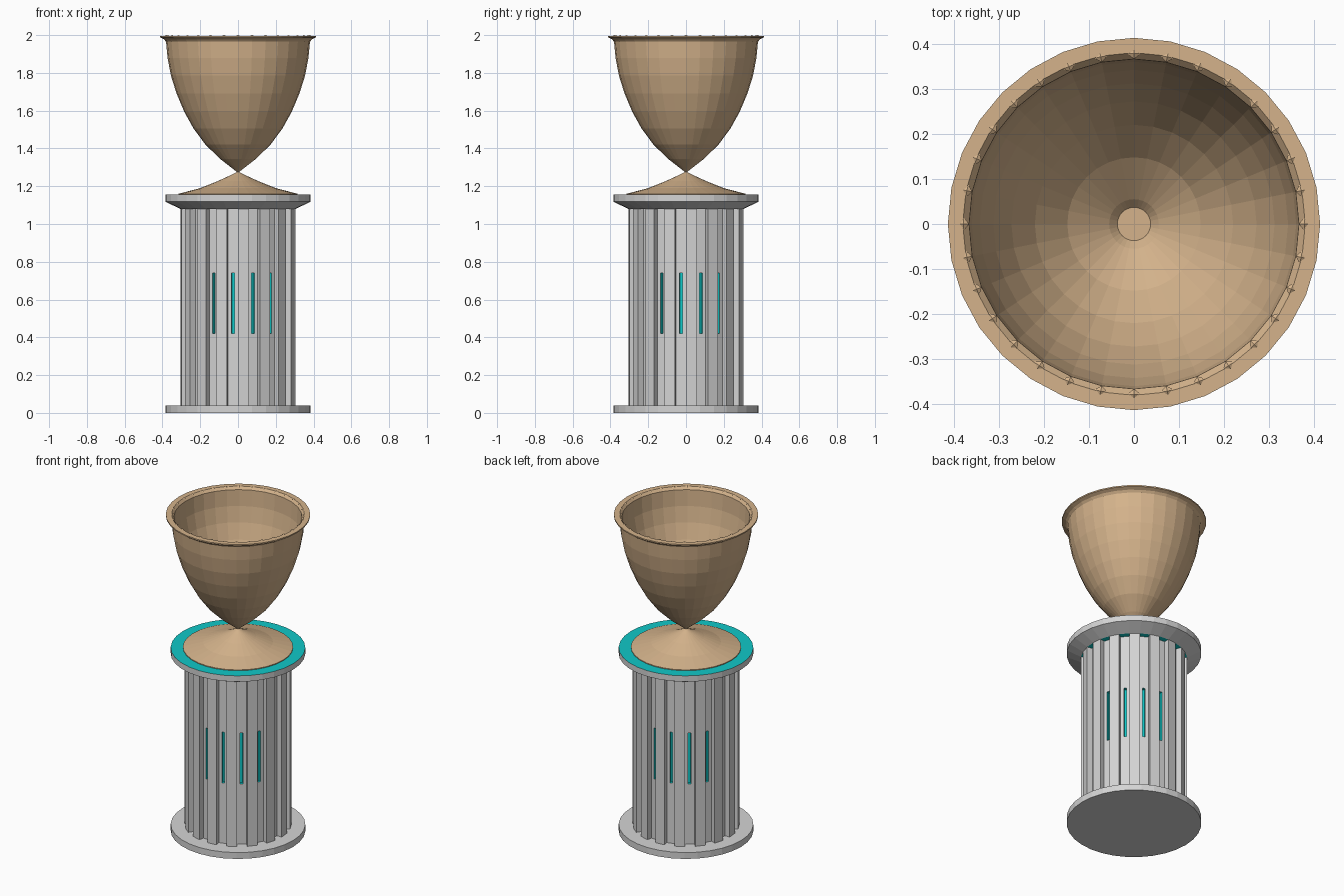
import bpy, bmesh, math

if "Cube" in bpy.data.objects:
    bpy.data.objects.remove(bpy.data.objects["Cube"])

N = 32
STEP = 2 * math.pi / N


def material(name, rgb):
    m = bpy.data.materials.new(name)
    m.diffuse_color = (*rgb, 1)
    m.use_nodes = True
    m.node_tree.nodes["Principled BSDF"].inputs["Base Color"].default_value = m.diffuse_color
    return m


TAN = material("tan_clay", (0.66, 0.45, 0.26))
GREY = material("pale_grey_stone", (0.66, 0.66, 0.66))
CYAN = material("cyan_glow", (0.005, 0.58, 0.58))


def finish(bm, name, mats, weld=True, fix_normals=True):
    if weld:
        bmesh.ops.remove_doubles(bm, verts=bm.verts, dist=1e-5)
    if fix_normals:
        bmesh.ops.recalc_face_normals(bm, faces=bm.faces)
    me = bpy.data.meshes.new(name)
    bm.to_mesh(me)
    bm.free()
    for m in mats:
        me.materials.append(m)
    ob = bpy.data.objects.new(name, me)
    bpy.context.collection.objects.link(ob)
    return ob


def point(r, a, z):
    # angle measured from the front (-y) towards +x
    return (r * math.sin(a), -r * math.cos(a), z)


def lathe(name, profile, mats, rule=None):
    """Revolve (radius, z) points; zero radius points become poles."""
    bm = bmesh.new()
    rings = []
    for r, z in profile:
        n = 1 if r == 0 else N
        rings.append([bm.verts.new(point(r, i * STEP, z)) for i in range(n)])
    for k, (a, b) in enumerate(zip(rings, rings[1:])):
        for i in range(N):
            j = (i + 1) % N
            if len(a) == 1:
                f = bm.faces.new((a[0], b[i], b[j]))
            elif len(b) == 1:
                f = bm.faces.new((a[i], a[j], b[0]))
            else:
                f = bm.faces.new((a[i], a[j], b[j], b[i]))
            f.material_index = rule(k) if rule else 0
    return finish(bm, name, mats)


# Round foot of the column
lathe("column_foot", [(0, 0), (0.385, 0), (0.385, 0.04), (0, 0.04)], [GREY])

# Capital: top face and hidden underside are cyan
lathe("column_capital",
      [(0, 1.08), (0.305, 1.08), (0.385, 1.118), (0.385, 1.155), (0, 1.155)],
      [GREY, CYAN], lambda k: 1 if k in (0, 3) else 0)

# Fluted shaft: 16 ribs and 16 grooves, each groove with a recessed cyan slot
R_OUT, R_IN, DEPTH = 0.305, 0.272, 0.02
Z = [0.04, 0.42, 0.74, 1.08]
bm = bmesh.new()


def quad(pts, mat=0):
    f = bm.faces.new([bm.verts.new(p) for p in pts])
    f.material_index = mat


def strip(p, q, z0, z1, mat=0):
    quad([(*p, z0), (*q, z0), (*q, z1), (*p, z1)], mat)


for i in range(16):
    a0, a1, a2 = (2 * i * STEP, (2 * i + 1) * STEP, (2 * i + 2) * STEP)
    strip(point(R_OUT, a0, 0)[:2], point(R_OUT, a1, 0)[:2], Z[0], Z[3])
    strip(point(R_OUT, a1, 0)[:2], point(R_IN, a1, 0)[:2], Z[0], Z[3])
    strip(point(R_IN, a2, 0)[:2], point(R_OUT, a2, 0)[:2], Z[0], Z[3])
    # groove floor split into a 3 x 3 grid around the slot
    p, q = point(R_IN, a1, 0), point(R_IN, a2, 0)
    cols = [tuple(p[c] + (q[c] - p[c]) * t for c in (0, 1))
            for t in (0, 0.35, 0.65, 1)]
    n = point(1, (a1 + a2) / 2, 0)
    for c in range(3):
        for r in range(3):
            if c != 1 or r != 1:
                strip(cols[c], cols[c + 1], Z[r], Z[r + 1])
    # slot pocket
    l, m = cols[1], cols[2]
    li, mi = [tuple(s[c] - n[c] * DEPTH for c in (0, 1)) for s in (l, m)]
    strip(li, mi, Z[1], Z[2], 1)
    strip(l, li, Z[1], Z[2], 1)
    strip(mi, m, Z[1], Z[2], 1)
    quad([(*l, Z[1]), (*m, Z[1]), (*mi, Z[1]), (*li, Z[1])], 1)
    quad([(*li, Z[2]), (*mi, Z[2]), (*m, Z[2]), (*l, Z[2])], 1)
finish(bm, "fluted_shaft", [GREY, CYAN], weld=False, fix_normals=False)

# Flared base of the goblet, rising to the pinch
lathe("goblet_base",
      [(0, 1.153), (0.315, 1.153), (0.315, 1.16), (0.2, 1.19),
       (0.105, 1.228), (0.04, 1.258), (0.004, 1.276), (0, 1.276)], [TAN])

# Goblet bowl: outer wall, lip, inner wall and small well at the bottom
lathe("goblet_bowl",
      [(0, 1.274), (0.004, 1.274), (0.095, 1.345), (0.172, 1.42),
       (0.235, 1.505), (0.285, 1.595), (0.325, 1.69), (0.355, 1.785),
       (0.373, 1.88), (0.381, 1.965), (0.392, 1.978), (0.413, 1.988),
       (0.413, 1.996), (0.38, 1.996), (0.366, 1.98), (0.36, 1.88),
       (0.342, 1.785), (0.312, 1.69), (0.272, 1.6), (0.22, 1.515),
       (0.148, 1.43), (0.055, 1.355), (0.037, 1.335), (0, 1.335)], [TAN])

# Small pointed studs around the rim
bm = bmesh.new()
for i in range(N):
    a = i * STEP
    base = [bm.verts.new(point(r, a + d, 1.994)) for r, d in
            ((0.366, 0), (0.378, 0.04), (0.391, 0), (0.378, -0.04))]
    tip = bm.verts.new(point(0.378, a, 2.0))
    bm.faces.new(base[::-1])
    for k in range(4):
        bm.faces.new((base[k], base[(k + 1) % 4], tip))
finish(bm, "rim_studs", [TAN], weld=False)
